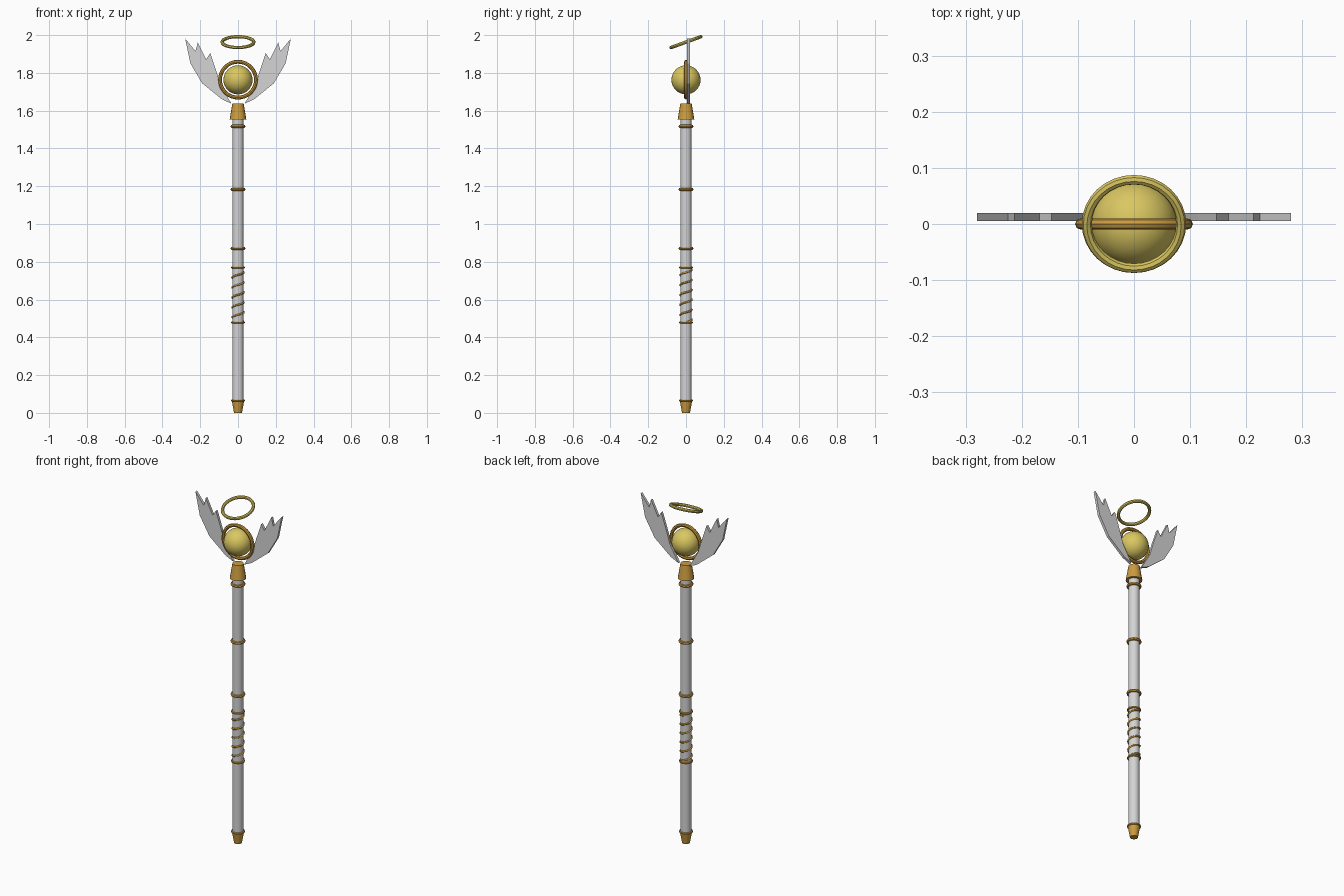
import bpy, bmesh, math
from mathutils import Vector

if "Cube" in bpy.data.objects:
    bpy.data.objects.remove(bpy.data.objects["Cube"])


def mat(name, rgb):
    m = bpy.data.materials.new(name)
    m.diffuse_color = (*rgb, 1)
    m.use_nodes = True
    m.node_tree.nodes["Principled BSDF"].inputs["Base Color"].default_value = m.diffuse_color
    return m


SILVER = mat("silver", (0.66, 0.66, 0.66))
GOLD = mat("deep_gold", (0.60, 0.33, 0.05))
YELLOW = mat("pale_gold", (0.70, 0.57, 0.12))


def finish(name, m, smooth=True):
    o = bpy.context.object
    o.name = name
    o.data.materials.append(m)
    if smooth:
        bpy.ops.object.shade_smooth_by_angle(angle=math.radians(40))
    return o


def cone(name, m, r1, r2, z1, z2, sides=16):
    bpy.ops.mesh.primitive_cone_add(vertices=sides, radius1=r1, radius2=r2,
                                    depth=z2 - z1, location=(0, 0, (z1 + z2) / 2))
    return finish(name, m)


def ring(name, m, z, major, minor, tilt=0, segs=32, tube=8):
    bpy.ops.mesh.primitive_torus_add(major_segments=segs, minor_segments=tube,
                                     major_radius=major, minor_radius=minor,
                                     location=(0, 0, z), rotation=(tilt, 0, 0))
    return finish(name, m)


# Shaft, foot cap and top socket
cone("shaft", SILVER, 0.030, 0.030, 0.05, 1.57)
cone("foot_cap", GOLD, 0.021, 0.033, 0.0, 0.066)
cone("socket", GOLD, 0.044, 0.030, 1.553, 1.638)

# Shaft bands
for i, z in enumerate((0.066, 0.479, 0.770, 0.871, 1.183, 1.517)):
    ring(f"band_{i + 1}", GOLD, z, 0.031, 0.0085 if i > 2 else 0.006, segs=24)

# Spiral grip winding
cu = bpy.data.curves.new("grip_winding", 'CURVE')
cu.dimensions = '3D'
cu.bevel_depth = 0.005
cu.bevel_resolution = 1
sp = cu.splines.new('POLY')
N, TURNS = 110, 5.5
sp.points.add(N)
for i, p in enumerate(sp.points):
    a = i / N * TURNS * math.tau
    p.co = (0.031 * math.cos(a), 0.031 * math.sin(a), 0.48 + 0.29 * i / N, 1)
grip = bpy.data.objects.new("grip_winding", cu)
bpy.context.collection.objects.link(grip)
cu.materials.append(GOLD)

# Orb, ring around it, tilted halo
bpy.ops.mesh.primitive_uv_sphere_add(segments=32, ring_count=16, radius=0.077,
                                     location=(0, 0, 1.763))
finish("orb", YELLOW)
ring("orb_ring", GOLD, 1.764, 0.095, 0.010, math.pi / 2)
ring("halo", YELLOW, 1.963, 0.084, 0.009, math.radians(20))

# Feathered wings: extruded outline, mirrored for the other side
OUTLINE = [(0.035, 1.637), (0.085, 1.660), (0.190, 1.745), (0.252, 1.850),
           (0.280, 1.982), (0.225, 1.915), (0.213, 1.962), (0.168, 1.872),
           (0.147, 1.905), (0.113, 1.805), (0.092, 1.735)]
for side, name in ((1, "right_wing"), (-1, "left_wing")):
    bm = bmesh.new()
    f = bm.faces.new([bm.verts.new((side * x, 0.005, z)) for x, z in OUTLINE])
    ext = bmesh.ops.extrude_face_region(bm, geom=[f])
    vs = [v for v in ext["geom"] if isinstance(v, bmesh.types.BMVert)]
    bmesh.ops.translate(bm, verts=vs, vec=Vector((0, 0.015, 0)))
    bmesh.ops.recalc_face_normals(bm, faces=bm.faces)
    me = bpy.data.meshes.new(name)
    bm.to_mesh(me)
    bm.free()
    me.materials.append(SILVER)
    bpy.context.collection.objects.link(bpy.data.objects.new(name, me))
